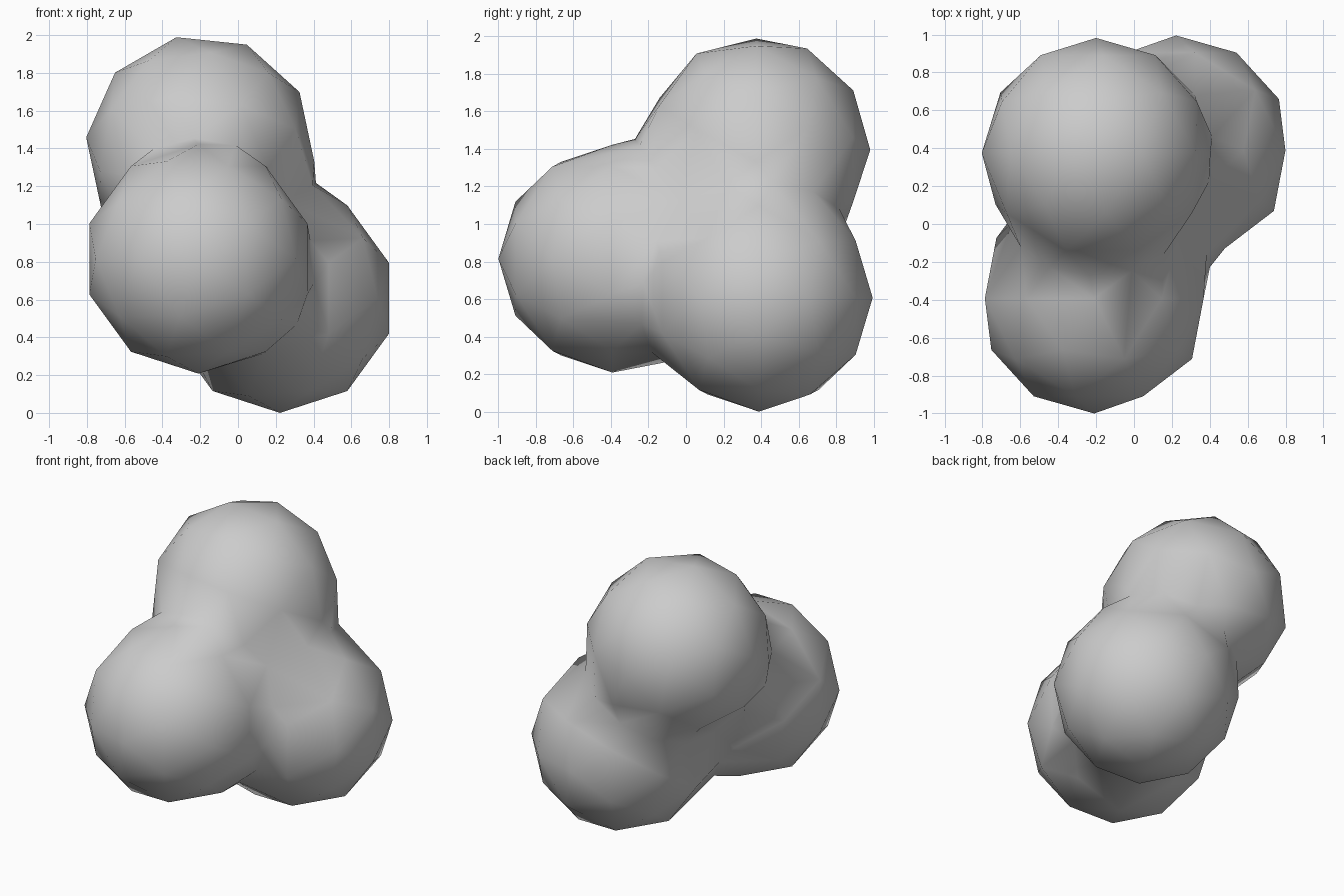
import bpy, bmesh, math
from mathutils import Vector, Matrix

cube = bpy.data.objects.get("Cube")
if cube:
    bpy.data.objects.remove(cube, do_unlink=True)

RADIUS = 0.607     # ball size
PROBE = 0.16       # radius of the rolling fillet between balls
REACH = RADIUS + PROBE
STEPS = 12         # fillet sections around each neck

# Ball centres: upper, front, lower; with the tilt of each ball's facets
centres = [Vector((-0.2, 0.375, 1.395)), Vector((-0.21, -0.393, 0.815)), Vector((0.222, 0.388, 0.607))]
tilts = [-12, 0, 0]
middle = sum(centres, Vector()) / 3


def is_free(probe, skip=()):
    """True where the fillet sphere touches no other ball."""
    return all((probe - c).length > REACH - 0.005 for i, c in enumerate(centres) if i not in skip)


points = []


def add_point(p, gap):
    if all((p - q).length > gap for q in points):
        points.append(p)


def ball_points(index):
    bm = bmesh.new()
    # Poles of the facets point to the front and back
    turn = (Matrix.Rotation(math.radians(tilts[index]), 4, 'Y')
            @ Matrix.Rotation(math.pi / 2, 4, 'X') @ Matrix.Rotation(math.pi, 4, 'Z'))
    bmesh.ops.create_icosphere(bm, subdivisions=2, radius=1, matrix=turn)
    for v in bm.verts:
        d = v.co.normalized()
        if is_free(centres[index] + d * REACH, (index,)):
            add_point(centres[index] + d * RADIUS, 0.05)
    bm.free()


def toward(probe, target):
    return probe + (target - probe).normalized() * PROBE


# Exposed facets of the three balls
for i in range(3):
    ball_points(i)

pairs = [(0, 1, 2), (0, 2, 1), (1, 2, 0)]
contacts = []

# Hollow on each side, where all three balls meet
u, v = centres[1] - centres[0], centres[2] - centres[0]
w = u.cross(v)
hub = centres[0] + (u.length_squared * v.cross(w) + v.length_squared * w.cross(u)) / (2 * w.length_squared)
height = math.sqrt(REACH ** 2 - (hub - centres[0]).length_squared)
for side in (-1, 1):
    probe = hub + w.normalized() * height * side
    add_point(toward(probe, hub), 0.05)
    for i, j, k in pairs:
        add_point(toward(probe, (centres[i] + centres[j]) / 2), 0.08)
    contacts += [toward(probe, c) for c in centres]

# Saddle-shaped necks between each pair
for i, j, k in pairs:
    mid = (centres[i] + centres[j]) / 2
    axis = (centres[j] - centres[i]).normalized()
    out = mid - centres[k]
    out = (out - axis * out.dot(axis)).normalized()
    ring = math.sqrt(REACH ** 2 - (mid - centres[i]).length_squared)
    for s in range(STEPS):
        probe = mid + Matrix.Rotation(math.tau * s / STEPS, 3, axis) @ out * ring
        if is_free(probe, (i, j)):
            add_point(toward(probe, mid), 0.08)
            contacts += [toward(probe, centres[i]), toward(probe, centres[j])]
for p in contacts:
    add_point(p, 0.14)

# Skin the points: connect them by direction from the middle, then move them out
bm = bmesh.new()
target = {}
for p in points:
    vert = bm.verts.new((p - middle).normalized())
    target[vert] = p
bmesh.ops.convex_hull(bm, input=list(bm.verts))
for vert in list(bm.verts):
    if not vert.link_faces:
        bm.verts.remove(vert)
    else:
        vert.co = target[vert]
bmesh.ops.recalc_face_normals(bm, faces=list(bm.faces))
for face in bm.faces:
    face.smooth = True

mesh = bpy.data.meshes.new("three_lobed_body")
bm.to_mesh(mesh)
bm.free()
body = bpy.data.objects.new("three_lobed_body", mesh)
bpy.context.collection.objects.link(body)

# Plain grey
grey = bpy.data.materials.new("light_grey")
grey.use_nodes = True
colour = (0.6, 0.6, 0.6, 1)
grey.diffuse_color = colour
grey.node_tree.nodes["Principled BSDF"].inputs["Base Color"].default_value = colour
mesh.materials.append(grey)
